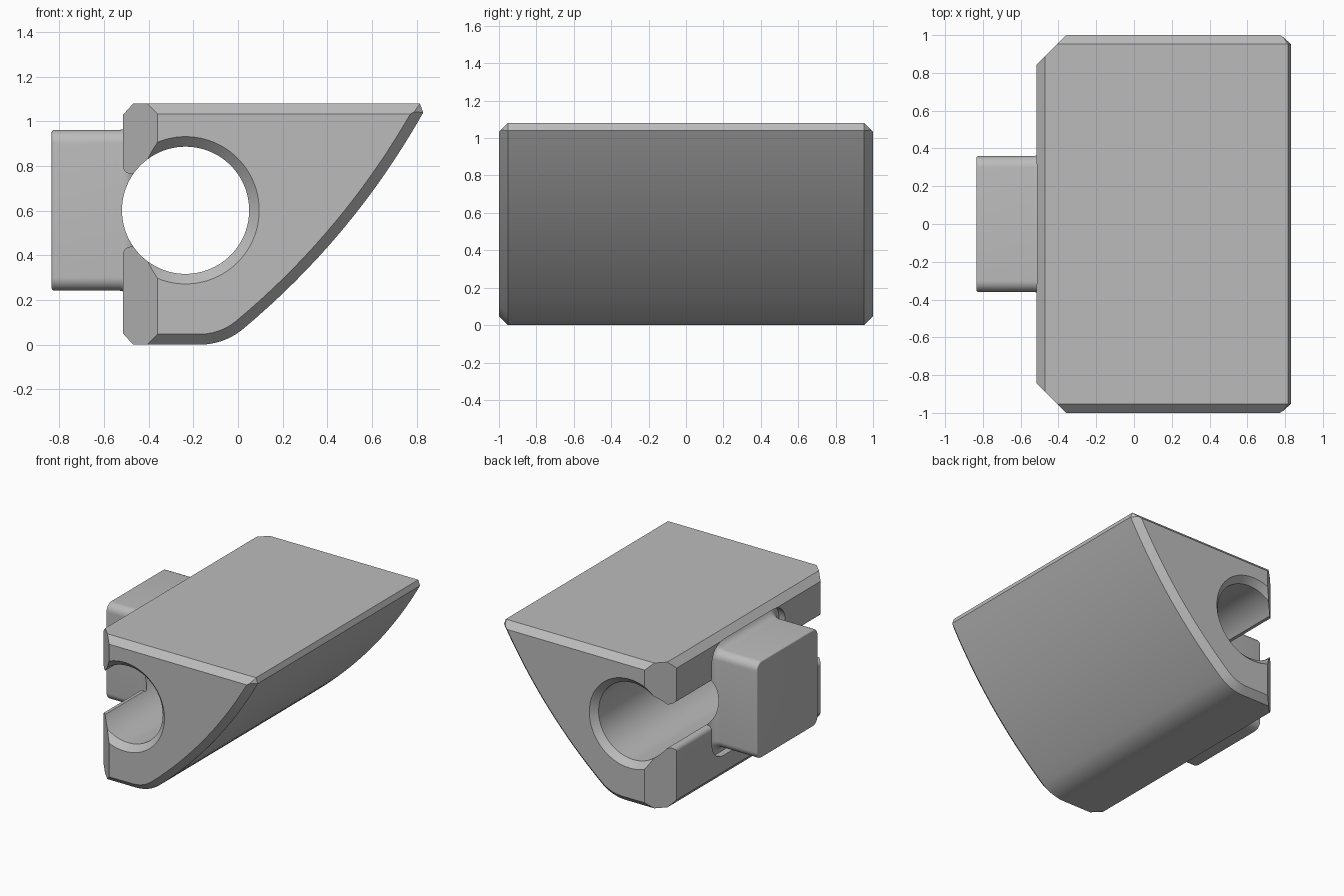
import bpy, bmesh
from math import pi, sin, cos, atan2, hypot, radians
from mathutils import Vector

cube = bpy.data.objects.get("Cube")
if cube:
    bpy.data.objects.remove(cube)

grey = bpy.data.materials.new("plain_grey")
grey.use_nodes = True
COLOUR = (0.5, 0.5, 0.5, 1)
grey.diffuse_color = COLOUR
grey.node_tree.nodes["Principled BSDF"].inputs["Base Color"].default_value = COLOUR

HALF = 1.0            # half length along y
LEFT = -0.515         # flat clamp face
BORE = (-0.235, 0.602)
MID = 0.602


def finish(bm, name):
    bmesh.ops.recalc_face_normals(bm, faces=bm.faces)
    mesh = bpy.data.meshes.new(name)
    bm.to_mesh(mesh)
    bm.free()
    mesh.materials.append(grey)
    ob = bpy.data.objects.new(name, mesh)
    bpy.context.collection.objects.link(ob)
    return ob


def loft(bm, rings):
    """Skin closed rings of equal length and cap both ends."""
    loops = [[bm.verts.new(p) for p in ring] for ring in rings]
    n = len(loops[0])
    for a, b in zip(loops, loops[1:]):
        for i in range(n):
            j = (i + 1) % n
            bm.faces.new((a[i], a[j], b[j], b[i]))
    bm.faces.new(loops[0])
    bm.faces.new(loops[-1])


def prism(bm, profile, half):
    loft(bm, [[(x, y, z) for x, z in profile] for y in (-half, half)])


def arc(cx, cz, r, a0, a1, n):
    steps = [radians(a0 + (a1 - a0) * i / n) for i in range(n + 1)]
    return [(cx + r * cos(a), cz + r * sin(a)) for a in steps]


def boolean(target, tool, operation):
    mod = target.modifiers.new(tool.name, "BOOLEAN")
    mod.operation, mod.object, mod.solver = operation, tool, "EXACT"
    bpy.context.view_layer.objects.active = target
    bpy.ops.object.modifier_apply(modifier=mod.name)
    bpy.data.objects.remove(tool)


def slice_off(bm, point, normal):
    """Cut away everything beyond a plane and close the cut."""
    geom = bm.verts[:] + bm.edges[:] + bm.faces[:]
    cut = bmesh.ops.bisect_plane(bm, geom=geom, dist=1e-6, plane_co=point,
                                 plane_no=normal, clear_outer=True)
    edges = [e for e in cut["geom_cut"]
             if isinstance(e, bmesh.types.BMEdge) and e.is_boundary]
    if edges:
        bmesh.ops.edgeloop_fill(bm, edges=edges)


# Wedge body outline: flat foot, small bend, long shallow arc up to the tip
start, tip, bulge = Vector((0.02, 0.068)), Vector((0.83, 1.04)), 0.058
chord = tip - start
side = Vector((chord.y, -chord.x)).normalized()
curve = []
for i in range(1, 17):
    t = i / 16
    curve.append(tuple(start + chord * t + side * bulge * 4 * t * (1 - t)))
outline = [(LEFT, 0.05), (-0.47, 0)] + arc(-0.17, 0.3, 0.3, -90, -51, 6)
outline += curve + [(0.815, 1.08), (-0.47, 1.08), (LEFT, 1.03)]

bm = bmesh.new()
prism(bm, outline, HALF)
bmesh.ops.recalc_face_normals(bm, faces=bm.faces)

# End chamfers around the outline, then the broad corner cuts on the clamp side
for s in (-1, 1):
    for (x0, z0), (x1, z1) in zip(outline, outline[1:]):
        d = Vector((z1 - z0, 0, x0 - x1)).normalized()
        slice_off(bm, Vector((x0, s * (HALF - 0.047), z0)), d + Vector((0, s, 0)))
    slice_off(bm, Vector((-0.36, s * HALF, 0)), Vector((-1, s, 0)))
body = finish(bm, "clamp_body")

# Slot opening with rounded lips
bm = bmesh.new()
r, half_slot = 0.035, 0.163
upper = [(-0.3, half_slot)] + arc(LEFT + r, half_slot + r, r, -90, -180, 8)
upper.append((-0.7, half_slot + r))
slot = [(x, MID + h) for x, h in upper] + [(x, MID - h) for x, h in reversed(upper)]
prism(bm, slot, 1.2)
boolean(body, finish(bm, "slot_cutter"), "DIFFERENCE")


def rounded_square(x, half, radius):
    pts = []
    for k, (sy, sz) in enumerate(((1, 1), (-1, 1), (-1, -1), (1, -1))):
        c = half - radius
        pts += arc(sy * c, MID + sz * c, radius, 90 * k, 90 * k + 90, 8)
    return [(x, y, z) for y, z in pts]


# Shallow pocket around the tab
FLARE = 0.07
bm = bmesh.new()
loft(bm, [rounded_square(x, 0.36 + FLARE, 0.06 + FLARE) for x in (-0.7, -0.465)])
boolean(body, finish(bm, "pocket_cutter"), "DIFFERENCE")

# Square tab: softened end, straight sides, flared root
bm = bmesh.new()
rings = []
for i in range(5):
    a = pi / 2 * i / 4
    d = 0.012 * (1 - sin(a))
    rings.append(rounded_square(-0.835 + 0.012 * (1 - cos(a)), 0.36 - d, 0.06 - d))
for i in range(9):
    a = pi / 2 * i / 8
    g = FLARE * (1 - cos(a))
    rings.append(rounded_square(-0.535 + FLARE * sin(a), 0.36 + g, 0.06 + g))
rings.append(rounded_square(-0.40, 0.36 + FLARE, 0.06 + FLARE))
loft(bm, rings)
boolean(body, finish(bm, "tab"), "UNION")

# Round bore with countersunk ends
bm = bmesh.new()
sections = [(-1.1, 0.43), (-0.955, 0.285), (0.955, 0.285), (1.1, 0.43)]
loft(bm, [[(x, y, z) for x, z in arc(*BORE, rad, 0, 356.25, 95)]
          for y, rad in sections])
boolean(body, finish(bm, "bore_cutter"), "DIFFERENCE")

# Smooth shading with crisp edges
bpy.ops.object.select_all(action="DESELECT")
body.select_set(True)
bpy.context.view_layer.objects.active = body
bpy.ops.object.shade_smooth_by_angle(angle=radians(22))
